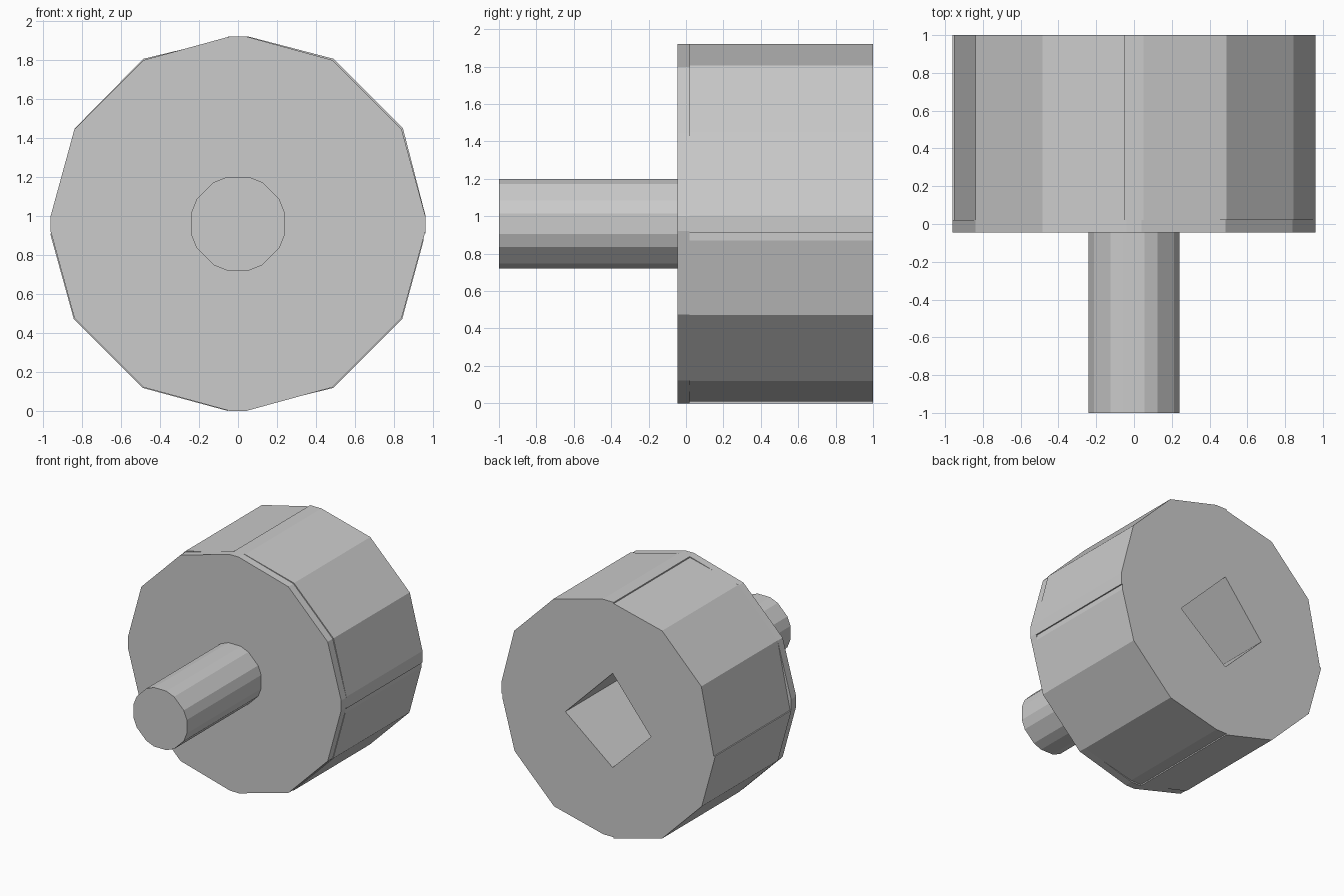
import bpy
import bmesh

if "Cube" in bpy.data.objects:
    bpy.data.objects.remove(bpy.data.objects["Cube"])

CZ = 0.96  # height of the axis above the ground


def prism(name, profile, y0, y1):
    """Extrude an (x, z) profile, listed around the axis, from y0 to y1."""
    bm = bmesh.new()
    a = [bm.verts.new((x, y0, CZ + z)) for x, z in profile]
    b = [bm.verts.new((x, y1, CZ + z)) for x, z in profile]
    n = len(profile)
    bm.faces.new(a)
    bm.faces.new(b[::-1])
    for i in range(n):
        j = (i + 1) % n
        bm.faces.new((a[j], a[i], b[i], b[j]))
    bmesh.ops.recalc_face_normals(bm, faces=bm.faces)
    mesh = bpy.data.meshes.new(name)
    bm.to_mesh(mesh)
    bm.free()
    obj = bpy.data.objects.new(name, mesh)
    bpy.context.collection.objects.link(obj)
    return obj


def clipped_dodecagon(r, flat, mid_a, mid_b):
    """Twelve-sided outline whose tips on the axes are cut flat."""
    quarter = [(r, flat), (mid_a, mid_b), (mid_b, mid_a), (flat, r)]
    pts = []
    for _ in range(4):
        pts += quarter
        quarter = [(-z, x) for x, z in quarter]
    return pts


# Thin front plate and drive shaft
prism("front_plate", clipped_dodecagon(0.96, 0.04, 0.838, 0.485), -0.045, 0.02)
prism("shaft", clipped_dodecagon(0.24, 0.055, 0.212, 0.125), -1.0, -0.04)

# Socket body, with a fine stepped seam at each side
s = -0.05
body_profile = [
    (0.96, s), (0.96, 0.045), (0.845, 0.49), (0.49, 0.845),
    (0.05, 0.96), (s, 0.96), (s, 0.95), (-0.485, 0.845),
    (-0.838, 0.487), (-0.95, s), (-0.96, s), (-0.96, -0.06),
    (-0.842, -0.487), (-0.487, -0.842), (s, -0.96), (s, -0.95),
    (0.045, -0.95), (0.487, -0.842), (0.842, -0.487), (0.95, -0.09), (0.95, s),
]
body = prism("socket_body", body_profile, 0.02, 1.0)

# Square drive hole, open at the back and closed by the front plate
hole = [(0.385, -0.045), (-0.04, 0.38), (-0.385, -0.045), (-0.04, -0.385)]
cutter = prism("hole_cutter", hole, -0.1, 1.1)
cutter.hide_render = True
cutter.hide_set(True)
cut = body.modifiers.new("square_hole", 'BOOLEAN')
cut.operation = 'DIFFERENCE'
cut.solver = 'EXACT'
cut.object = cutter
